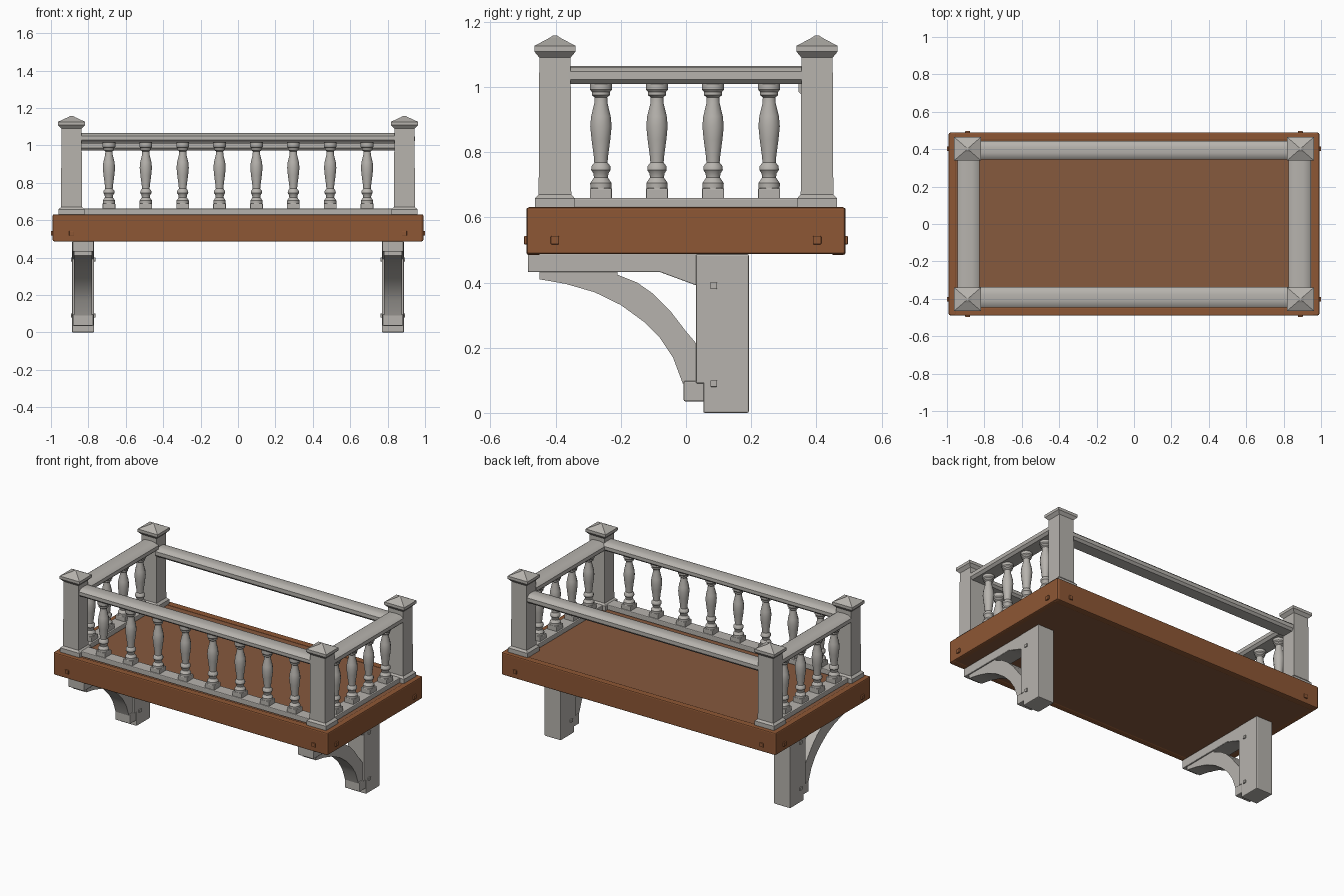
import bpy, bmesh, math
from mathutils import Vector

if "Cube" in bpy.data.objects:
    bpy.data.objects.remove(bpy.data.objects["Cube"])


def material(name, rgb):
    m = bpy.data.materials.new(name)
    m.diffuse_color = (*rgb, 1)
    m.use_nodes = True
    m.node_tree.nodes["Principled BSDF"].inputs["Base Color"].default_value = m.diffuse_color
    return m


STONE = material("pale grey", (0.47, 0.45, 0.42))
BEAM = material("warm brown wood", (0.27, 0.095, 0.035))
FLOOR = material("dull brown wood", (0.24, 0.10, 0.048))


def finish(name, bm, mat, bevel=0.0, smooth=True):
    bmesh.ops.recalc_face_normals(bm, faces=bm.faces)
    me = bpy.data.meshes.new(name)
    bm.to_mesh(me)
    bm.free()
    ob = bpy.data.objects.new(name, me)
    bpy.context.collection.objects.link(ob)
    me.materials.append(mat)
    bpy.ops.object.select_all(action='DESELECT')
    ob.select_set(True)
    bpy.context.view_layer.objects.active = ob
    if smooth:
        bpy.ops.object.shade_smooth_by_angle(angle=math.radians(35))
    if bevel:
        mod = ob.modifiers.new("soft edges", 'BEVEL')
        mod.width = bevel
        mod.segments = 2
    return ob


def box(name, lo, hi, mat, bevel=0.005):
    bm = bmesh.new()
    bmesh.ops.create_cube(bm, size=1)
    lo, hi = Vector(lo), Vector(hi)
    for v in bm.verts:
        v.co = (lo + hi) / 2 + v.co * (hi - lo)
    return finish(name, bm, mat, bevel, False)


def stack(name, x, y, sections, mat, sides):
    """Loft rings of (z, half x, half y); four sides gives square sections."""
    bm = bmesh.new()
    k = 1 / math.cos(math.pi / sides) if sides == 4 else 1
    rings = []
    for z, rx, ry in sections:
        angles = [(i + 0.5) * math.tau / sides for i in range(sides)]
        rings.append([bm.verts.new((x + k * rx * math.cos(a), y + k * ry * math.sin(a), z))
                      for a in angles])
    for a, b in zip(rings, rings[1:]):
        for i in range(sides):
            j = (i + 1) % sides
            bm.faces.new((a[i], a[j], b[j], b[i]))
    bm.faces.new(rings[0])
    bm.faces.new(rings[-1])
    return finish(name, bm, mat, 0, sides > 4)


def slab(name, pts, x0, x1, mat, bevel=0.003):
    """Extrude a y-z outline along x."""
    bm = bmesh.new()
    face = bm.faces.new([bm.verts.new((x0, y, z)) for y, z in pts])
    ext = bmesh.ops.extrude_face_region(bm, geom=[face])
    bmesh.ops.translate(bm, vec=(x1 - x0, 0, 0),
                        verts=[g for g in ext['geom'] if isinstance(g, bmesh.types.BMVert)])
    return finish(name, bm, mat, bevel, True)


def rail(name, a, b, half_w, half_h, mat):
    """Handrail with a flattened, rounded section between two points."""
    bm = bmesh.new()
    a, b = Vector(a), Vector(b)
    side = (b - a).normalized().cross(Vector((0, 0, 1)))
    outline = [(-1, -.5), (-.75, -1), (.75, -1), (1, -.5), (1, .35), (.7, .85), (.3, 1),
               (-.3, 1), (-.7, .85), (-1, .35)]
    rings = [[bm.verts.new(p + side * u * half_w + Vector((0, 0, v * half_h)))
              for u, v in outline] for p in (a, b)]
    n = len(outline)
    for i in range(n):
        j = (i + 1) % n
        bm.faces.new((rings[0][i], rings[0][j], rings[1][j], rings[1][i]))
    bm.faces.new(rings[0])
    bm.faces.new(rings[1])
    return finish(name, bm, mat)


# Wooden platform: floor panel framed by four beams
box("floor_panel", (-0.96, -0.46, 0.487), (0.96, 0.46, 0.626), FLOOR, 0)
for s, side in ((-1, "front"), (1, "back")):
    y = sorted((s * 0.445, s * 0.49))
    box(side + "_beam", (-0.985, y[0], 0.485), (0.985, y[1], 0.63), BEAM, 0.007)
for s, side in ((-1, "left"), (1, "right")):
    x = sorted((s * 0.95, s * 0.991))
    box(side + "_beam", (x[0], -0.488, 0.487), (x[1], 0.488, 0.631), BEAM, 0.007)

# Corner pegs, posts and caps
for sx in (-1, 1):
    for sy in (-1, 1):
        x, y = sx * 0.89, sy * 0.402
        px, py = sorted((sx * 0.985, sx * 1.0)), sorted((sy * 0.485, sy * 0.497))
        box("end_peg", (px[0], y - .013, .517), (px[1], y + .013, .543), BEAM, 0.003)
        box("face_peg", (x - .013, py[0], .517), (x + .013, py[1], .543), BEAM, 0.003)
        stack("corner_post", x, y, [
            (0.628, .07, .061), (0.658, .07, .061), (0.67, .056, .05), (1.09, .054, .048),
            (1.108, .072, .063), (1.126, .072, .063), (1.15, .02, .018), (1.158, .006, .006)],
            STONE, 4)

# Front and side rails
rail("front_handrail", (-0.84, -0.392, 1.04), (0.84, -0.392, 1.04), 0.054, 0.025, STONE)
rail("back_handrail", (-0.84, 0.395, 1.0), (0.84, 0.395, 1.0), 0.05, 0.028, STONE)
box("front_bottom_rail", (-0.83, -0.44, 0.628), (0.83, -0.36, 0.662), STONE)
for s, side in ((-1, "left"), (1, "right")):
    rail(side + "_handrail", (s * .885, -0.36, 1.037), (s * .885, 0.36, 1.037), .06, .028, STONE)
    box(side + "_bottom_rail", (s * .885 - .045, -0.35, .628), (s * .885 + .045, 0.35, .66), STONE)

# Turned balusters
TURNING = [(.66, .033), (.705, .034), (.722, .022), (.735, .024), (.745, .031), (.757, .03),
           (.768, .021), (.79, .023), (.84, .03), (.88, .034), (.91, .031), (.95, .021),
           (.968, .02), (.975, .029), (.985, .029), (.992, .035), (1.022, .035)]


def baluster(x, y):
    stack("baluster", x, y, [(z, r, r) for z, r in TURNING], STONE, 12)
    box("baluster_foot", (x - .034, y - .034, .655), (x + .034, y + .034, .69), STONE, .004)


for i in range(8):
    baluster(-0.69 + i * 1.38 / 7, -0.4)
for sx in (-1, 1):
    for i in range(4):
        baluster(sx * 0.885, -0.261 + i * 0.172)

# Two brackets underneath: arm, upright, curved brace and its foot
ARM = [(-.485, .487), (-.485, .432), (-.08, .432), (.04, .388), (.04, .487)]
BRACE = [(-.45, .435), (-.45, .41), (-.37, .396), (-.28, .37), (-.2, .331), (-.13, .28),
         (-.08, .23), (-.04, .17), (-.01, .09), (.04, .09), (.04, .203), (0, .25), (-.05, .315),
         (-.1, .365), (-.15, .4), (-.21, .424), (-.21, .435)]
for s in (-1, 1):
    x = s * 0.828
    slab("bracket_arm", ARM, x - .056, x + .056, STONE)
    slab("curved_brace", BRACE, x - .048, x + .048, STONE, 0)
    box("bracket_upright", (x - .059, .03, .09), (x + .059, .193, .487), STONE)
    box("upright_foot", (x - .059, .053, 0), (x + .059, .193, .1), STONE)
    box("brace_foot", (x - .055, -.007, .035), (x + .055, .07, .098), STONE)
    for py, pz in ((.085, .39), (.085, .09)):
        box("bracket_peg", (x - .066, py - .01, pz - .01), (x + .066, py + .01, pz + .01),
            STONE, .002)
